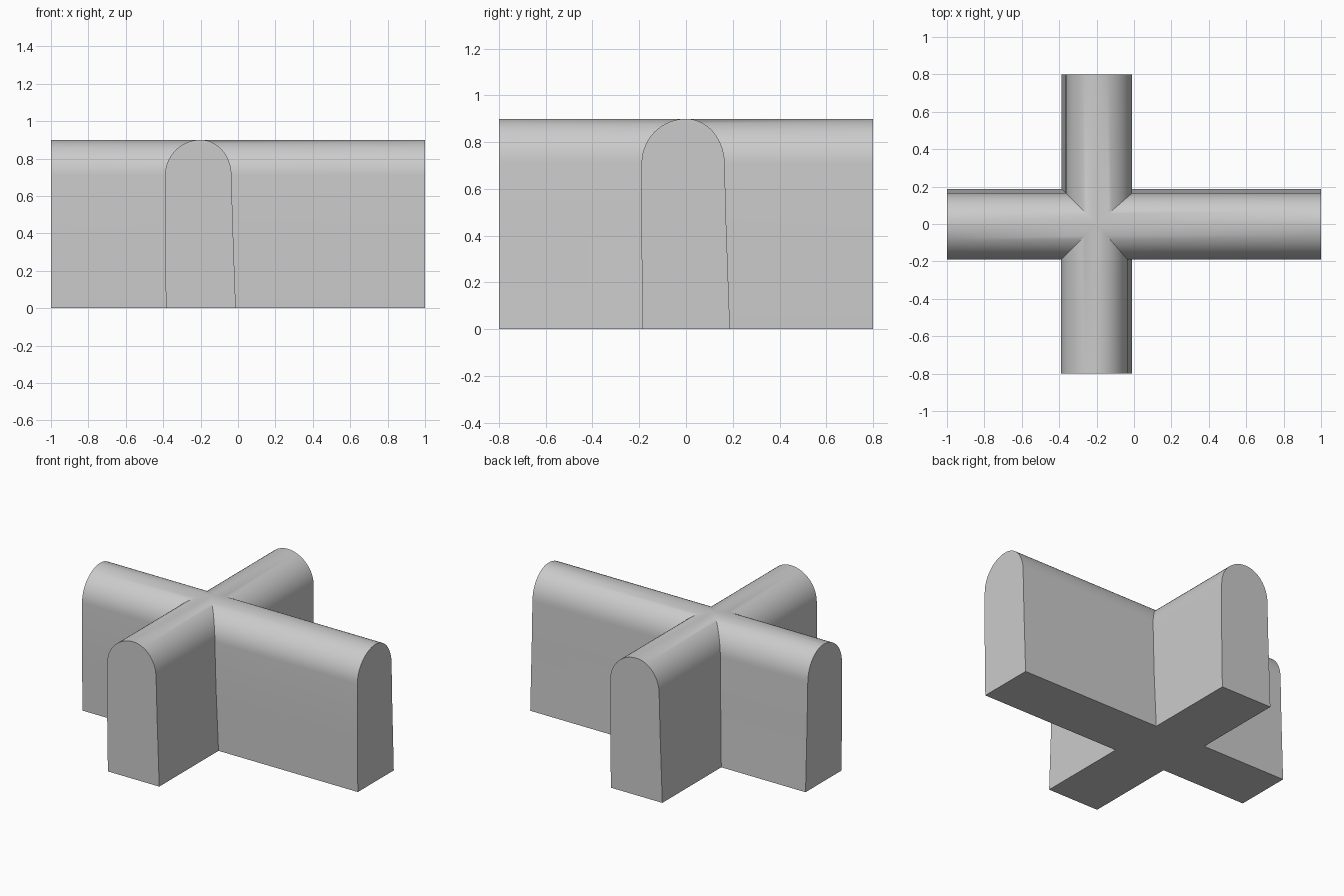
import bpy, bmesh, math
from mathutils import Matrix

if "Cube" in bpy.data.objects:
    bpy.data.objects.remove(bpy.data.objects["Cube"])

# Arched cross-section: one upright wall, one leaning wall, rounded top
SPRING, TOP, STEPS = 0.71, 0.90, 28
profile = [(-0.185, 0.0), (-0.19, 0.35)]
for i in range(STEPS + 1):
    a = math.pi * (1 - i / STEPS)
    half_width = 0.19 if math.cos(a) < 0 else 0.165
    profile.append((half_width * math.cos(a), SPRING + (TOP - SPRING) * math.sin(a)))
profile += [(0.172, 0.45), (0.188, 0.0)]


def vault(name, start, end, turn, offset_x):
    """Extrude the arch along y, then turn it about z and shift it in x."""
    bm = bmesh.new()
    near = [bm.verts.new((u, start, z)) for u, z in profile]
    far = [bm.verts.new((u, end, z)) for u, z in profile]
    n = len(profile)
    bm.faces.new(near)
    bm.faces.new(far[::-1])
    for i in range(n):
        j = (i + 1) % n
        bm.faces.new((near[i], far[i], far[j], near[j]))
    bm.transform(Matrix.Translation((offset_x, 0, 0)) @ Matrix.Rotation(turn, 4, 'Z'))
    bmesh.ops.recalc_face_normals(bm, faces=bm.faces)
    mesh = bpy.data.meshes.new(name)
    bm.to_mesh(mesh)
    bm.free()
    ob = bpy.data.objects.new(name, mesh)
    bpy.context.collection.objects.link(ob)
    return ob


# Long passage along x (leaning wall at the back), crossing arms along y
passage = vault("crossing_vaults", -1.2, 0.8, math.pi / 2, -0.2)
arms = [vault("front_arm", -0.8, 0, 0, -0.2),
        vault("back_arm", -0.8, 0, math.pi, -0.2)]

# Fuse the arms into the passage
bpy.context.view_layer.objects.active = passage
passage.select_set(True)
for arm in arms:
    mod = passage.modifiers.new("join", 'BOOLEAN')
    mod.operation = 'UNION'
    mod.solver = 'EXACT'
    mod.object = arm
    arm.select_set(False)
    bpy.ops.object.modifier_apply(modifier=mod.name)
    bpy.data.objects.remove(arm)

bpy.ops.object.shade_smooth_by_angle(angle=math.radians(30))
